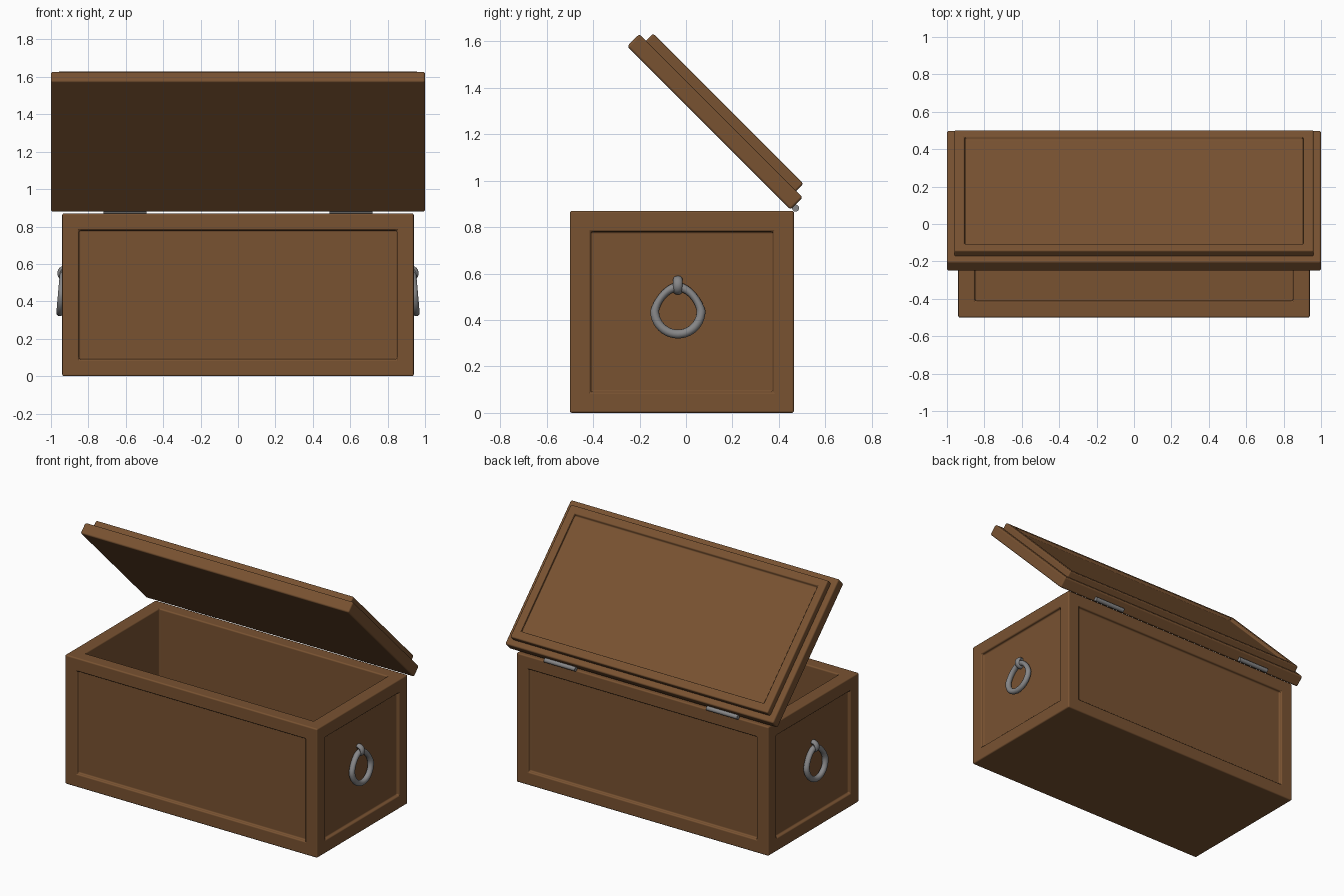
import bpy
import bmesh
import math
from mathutils import Matrix, Vector

if "Cube" in bpy.data.objects:
    bpy.data.objects.remove(bpy.data.objects["Cube"], do_unlink=True)


def material(name, color, metallic=0.0):
    mat = bpy.data.materials.new(name)
    mat.use_nodes = True
    mat.diffuse_color = (*color, 1)
    bsdf = mat.node_tree.nodes["Principled BSDF"]
    bsdf.inputs["Base Color"].default_value = (*color, 1)
    bsdf.inputs["Roughness"].default_value = 0.6
    return mat


wood = material("brown wood", (0.19, 0.085, 0.031))
iron = material("grey iron", (0.24, 0.24, 0.245))


def finish(bm, name, mat, bevel=0.0):
    """Turn a bmesh into a smooth-shaded object with softened edges."""
    bmesh.ops.recalc_face_normals(bm, faces=bm.faces)
    mesh = bpy.data.meshes.new(name)
    bm.to_mesh(mesh)
    bm.free()
    mesh.materials.append(mat)
    obj = bpy.data.objects.new(name, mesh)
    bpy.context.collection.objects.link(obj)
    bpy.ops.object.select_all(action="DESELECT")
    obj.select_set(True)
    bpy.context.view_layer.objects.active = obj
    bpy.ops.object.shade_smooth_by_angle(angle=math.radians(40))
    if bevel:
        mod = obj.modifiers.new("soft edges", "BEVEL")
        mod.width = bevel
        mod.segments = 3
        mod.limit_method = "ANGLE"
        mod.harden_normals = True
    return obj


def box(low, high):
    bm = bmesh.new()
    low, high = Vector(low), Vector(high)
    place = Matrix.Translation((low + high) / 2) @ Matrix.Diagonal((*(high - low), 1))
    bmesh.ops.create_cube(bm, size=1, matrix=place)
    bm.normal_update()
    return bm


def sink(bm, face, border, depth):
    """Inset a face and push it straight in, leaving a framed recess."""
    inward = -face.normal.copy()
    bmesh.ops.inset_region(bm, faces=[face], thickness=border, use_even_offset=True)
    rim = bmesh.ops.extrude_discrete_faces(bm, faces=[face])["faces"]
    bmesh.ops.translate(bm, verts=list(rim[0].verts), vec=inward * depth)


def torus(major, minor, steps=40, sides=14):
    """Ring lying in the YZ plane."""
    bm = bmesh.new()
    rows = []
    for i in range(steps):
        a = math.tau * i / steps
        row = []
        for j in range(sides):
            b = math.tau * j / sides
            r = major + minor * math.cos(b)
            row.append(bm.verts.new((minor * math.sin(b), r * math.sin(a), r * math.cos(a))))
        rows.append(row)
    for i in range(steps):
        here, there = rows[i], rows[(i + 1) % steps]
        for j in range(sides):
            k = (j + 1) % sides
            bm.faces.new((here[j], here[k], there[k], there[j]))
    return bm


# Chest body: four framed side panels and a hollow inside
bm = box((-0.94, -0.5, 0), (0.94, 0.465, 0.87))
for face in list(bm.faces):
    if face.normal.z > 0.5:
        sink(bm, face, 0.09, 0.78)
    elif face.normal.z > -0.5:
        sink(bm, face, 0.09, 0.02)
finish(bm, "chest_body", wood, 0.009)

# Open lid: a wide slab with a smaller framed slab on top, tipped back
tip = Matrix.Translation((0, 0.45, 0.875)) @ Matrix.Rotation(math.radians(-45), 4, "X")
bm = box((-1, -0.995, 0), (1, 0, 0.075))
bm.transform(tip)
finish(bm, "lid_slab", wood, 0.011)

bm = box((-0.96, -0.955, 0.06), (0.96, -0.04, 0.118))
top = max(bm.faces, key=lambda f: f.normal.z)
sink(bm, top, 0.055, 0.018)
bm.transform(tip)
finish(bm, "lid_panel", wood, 0.009)

for side, label in ((1, "left"), (-1, "right")):
    flip = Matrix.Diagonal((side, 1, 1, 1))

    # Hinge barrel
    bm = bmesh.new()
    lay = Matrix.Translation((0.605, 0.472, 0.882)) @ Matrix.Rotation(math.pi / 2, 4, "Y")
    bmesh.ops.create_cone(bm, cap_ends=True, segments=20, radius1=0.015,
                          radius2=0.015, depth=0.23, matrix=lay)
    bm.transform(flip)
    finish(bm, label + "_hinge", iron)

    # Hanging ring, narrowed towards the top and leaning out at the bottom
    bm = torus(0.1, 0.019)
    for v in bm.verts:
        if v.co.z > 0:
            v.co.y *= 1 - 2.2 * v.co.z
            v.co.z *= 1.03
    lean = Matrix.Rotation(math.radians(-5), 4, "Y")
    bm.transform(flip @ Matrix.Translation((0.944, -0.035, 0.439)) @ lean)
    finish(bm, label + "_ring", iron)

    # Staple that holds the ring
    bm = torus(0.026, 0.015, 28, 12)
    turn = Matrix.Rotation(math.pi / 2, 4, "Z")
    bm.transform(flip @ Matrix.Translation((0.925, -0.035, 0.55))
                 @ Matrix.Diagonal((1, 1.35, 1, 1)) @ turn)
    finish(bm, label + "_staple", iron)
